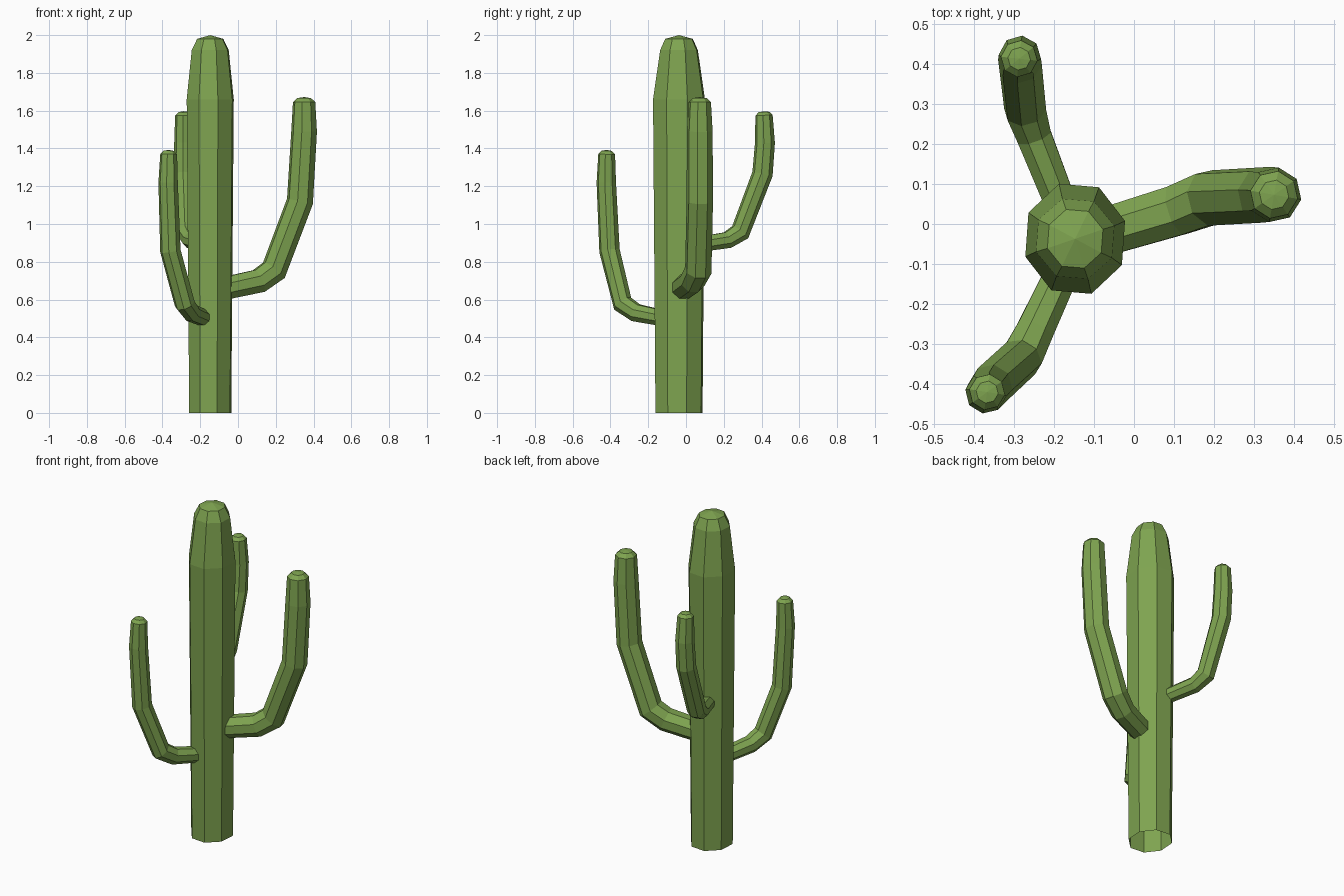
import bpy, bmesh, math
from mathutils import Vector

if "Cube" in bpy.data.objects:
    bpy.data.objects.remove(bpy.data.objects["Cube"])

SIDES = 8
green = bpy.data.materials.new("cactus green")
green.diffuse_color = (0.21, 0.37, 0.08, 1.0)
green.use_nodes = True
green.node_tree.nodes["Principled BSDF"].inputs["Base Color"].default_value = green.diffuse_color


def skin(name, rings, apex):
    """Bridge a list of rings into a tube, closed by a fan at the apex, open at the start."""
    bm = bmesh.new()
    loops = [[bm.verts.new(p) for p in ring] for ring in rings]
    for a, b in zip(loops, loops[1:]):
        for i in range(SIDES):
            j = (i + 1) % SIDES
            bm.faces.new((a[i], a[j], b[j], b[i]))
    tip = bm.verts.new(apex)
    for i in range(SIDES):
        bm.faces.new((loops[-1][i], loops[-1][(i + 1) % SIDES], tip))
    mesh = bpy.data.meshes.new(name)
    bm.to_mesh(mesh)
    bm.free()
    mesh.materials.append(green)
    obj = bpy.data.objects.new(name, mesh)
    bpy.context.collection.objects.link(obj)
    return obj


def trunk(name, centre, profile, turn):
    """Upright tube from (z, x radius, y radius) rows."""
    cx, cy = centre
    angles = [math.radians(turn) + math.tau * i / SIDES for i in range(SIDES)]
    rings = [[(cx + rx * math.cos(a), cy + ry * math.sin(a), z) for a in angles]
             for z, rx, ry in profile]
    skin(name, rings, (cx, cy, 2.0))


def arm(name, path, radii, cap):
    """Bent tube along a path, with rings set on the mitre planes and a rounded tip."""
    pts = [Vector(p) for p in path]
    out = pts[-1] - pts[0]
    side = Vector((-out.y, out.x, 0)).normalized()
    rings = []
    for k, p in enumerate(pts):
        before = (p - pts[max(k - 1, 0)]).normalized()
        after = (pts[min(k + 1, len(pts) - 1)] - p).normalized()
        t = (before + after).normalized()
        u = (side - t * side.dot(t)).normalized()
        v = t.cross(u)
        rings.append([p + radii[k] * (u * math.cos(a) + v * math.sin(a))
                      for a in (math.tau * (i + 0.5) / SIDES for i in range(SIDES))])
    # Small top ring and apex of the rounded tip
    end = pts[-1]
    rings.append([end + (q - end) * 0.62 + Vector((0, 0, cap * 0.8)) for q in rings[-1]])
    skin(name, rings, end + Vector((0, 0, cap)))


# Main column, widest near the shoulder
trunk("trunk", (-0.147, -0.037),
      [(0.0, 0.117, 0.131), (1.66, 0.131, 0.1445), (1.92, 0.103, 0.105), (1.98, 0.073, 0.077)], 18)

# Three upturned arms, rooted inside the column
arm("right_arm",
    [(-0.09, -0.025, 0.655), (0.11, 0.035, 0.698), (0.19, 0.065, 0.755),
     (0.328, 0.073, 1.12), (0.35, 0.073, 1.49), (0.35, 0.073, 1.645)],
    [0.064, 0.068, 0.072, 0.071, 0.069, 0.060], 0.027)
arm("back_arm",
    [(-0.175, 0.03, 0.885), (-0.25, 0.22, 0.915), (-0.272, 0.287, 0.957),
     (-0.285, 0.405, 1.265), (-0.285, 0.418, 1.43), (-0.287, 0.413, 1.575)],
    [0.042, 0.047, 0.054, 0.055, 0.053, 0.046], 0.022)
arm("front_left_arm",
    [(-0.165, -0.09, 0.495), (-0.247, -0.265, 0.53), (-0.282, -0.335, 0.578),
     (-0.358, -0.405, 0.858), (-0.37, -0.422, 1.22), (-0.367, -0.42, 1.37)],
    [0.044, 0.050, 0.055, 0.055, 0.052, 0.045], 0.022)
